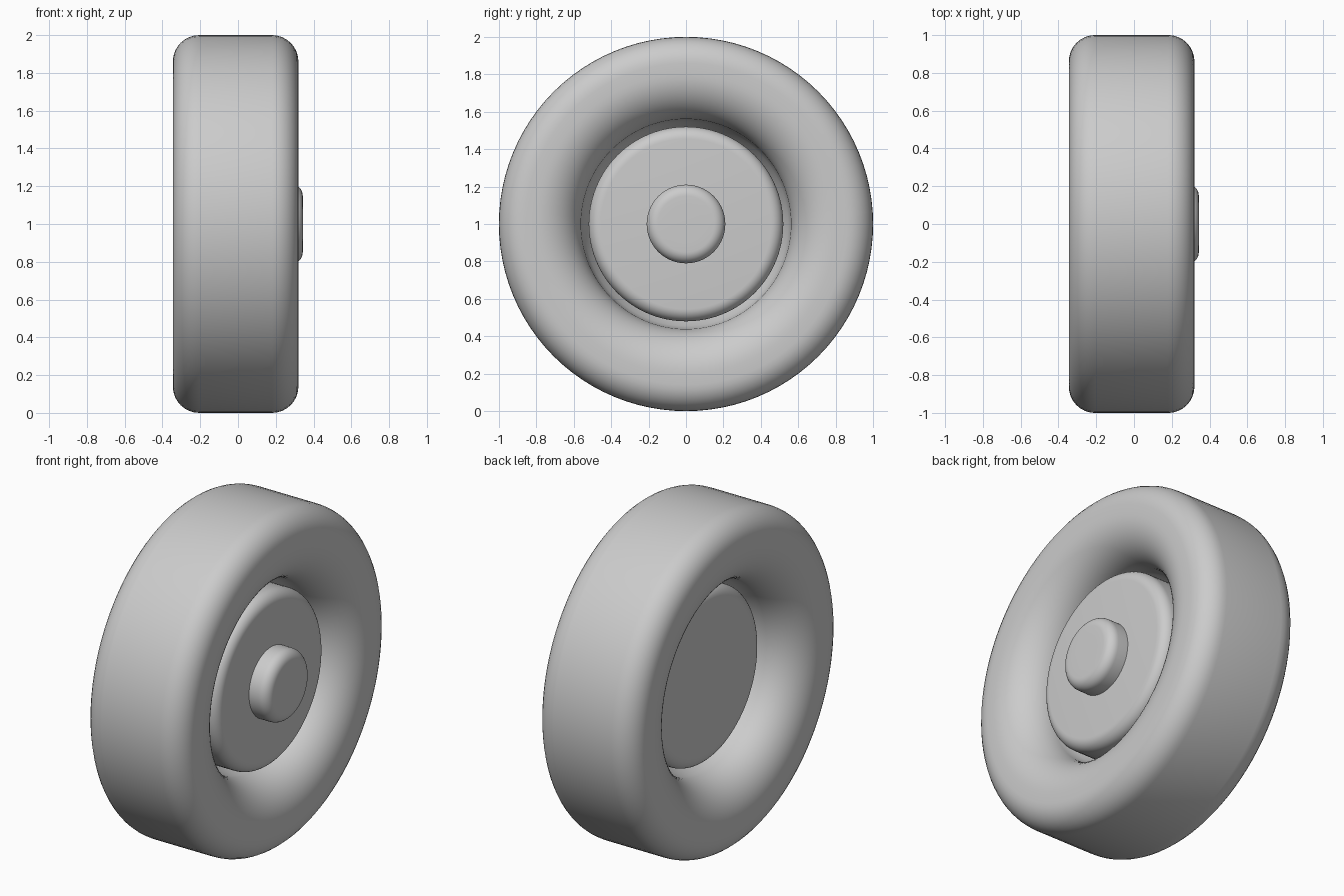
import bpy, bmesh, math

if "Cube" in bpy.data.objects:
    bpy.data.objects.remove(bpy.data.objects["Cube"])

grey = bpy.data.materials.new("light grey")
grey.diffuse_color = (0.6, 0.6, 0.6, 1)
grey.use_nodes = True
grey.node_tree.nodes["Principled BSDF"].inputs["Base Color"].default_value = grey.diffuse_color


def arc(cx, cr, rx, rr, a0, a1, n=8):
    """Elliptical arc of (x, radius) points, angles in degrees."""
    pts = []
    for i in range(n + 1):
        a = math.radians(a0 + (a1 - a0) * i / n)
        pts.append((cx + rx * math.cos(a), cr + rr * math.sin(a)))
    return pts


def lathe(name, profile, closed=False, sides=96):
    """Spin an (x, radius) profile around the wheel axle at z = 1."""
    bm = bmesh.new()
    rings = []
    for x, r in profile:
        if r < 1e-5:
            rings.append([bm.verts.new((x, 0, 1))] * sides)
        else:
            rings.append([bm.verts.new((x, r * math.cos(math.tau * i / sides),
                                        1 + r * math.sin(math.tau * i / sides)))
                          for i in range(sides)])
    pairs = list(zip(rings, rings[1:]))
    if closed:
        pairs.append((rings[-1], rings[0]))
    for a, b in pairs:
        for i in range(sides):
            j = (i + 1) % sides
            bm.faces.new(list(dict.fromkeys((a[i], a[j], b[j], b[i]))))
    bmesh.ops.recalc_face_normals(bm, faces=bm.faces)
    mesh = bpy.data.meshes.new(name)
    bm.to_mesh(mesh)
    bm.free()
    mesh.materials.append(grey)
    obj = bpy.data.objects.new(name, mesh)
    bpy.context.collection.objects.link(obj)
    bpy.ops.object.select_all(action='DESELECT')
    obj.select_set(True)
    bpy.context.view_layer.objects.active = obj
    bpy.ops.object.shade_smooth_by_angle(angle=math.radians(40))
    return obj


# Tyre: half section (tread shoulder, side wall, bowl towards the hub), mirrored
MID = -0.0125
half = [(0, 1.0)] + arc(0.1925, 0.86, 0.14, 0.14, 90, 0)
half += arc(0.1, 0.80, 0.2325, 0.24, 0, -90, 14) + [(0.05, 0.545)]
section = [(MID + x, r) for x, r in half] + [(MID, 0.515)]
section += [(MID - x, r) for x, r in reversed(half[1:])]
lathe("tyre", section, closed=True)

# Hub disc: flat faces with rounded rims, sitting inside the tyre bowl
lathe("hub_disc", [(0.22, 0)] + arc(0.155, 0.455, 0.065, 0.065, 0, 90)
      + arc(-0.08, 0.45, 0.06, 0.07, 90, 180) + [(-0.14, 0)])

# Hub cap: small button on the outer face only
lathe("hub_cap", [(0.345, 0), (0.343, 0.10)] + arc(0.285, 0.15, 0.058, 0.06, 0, 90)
      + [(0.20, 0.21), (0.20, 0)])
